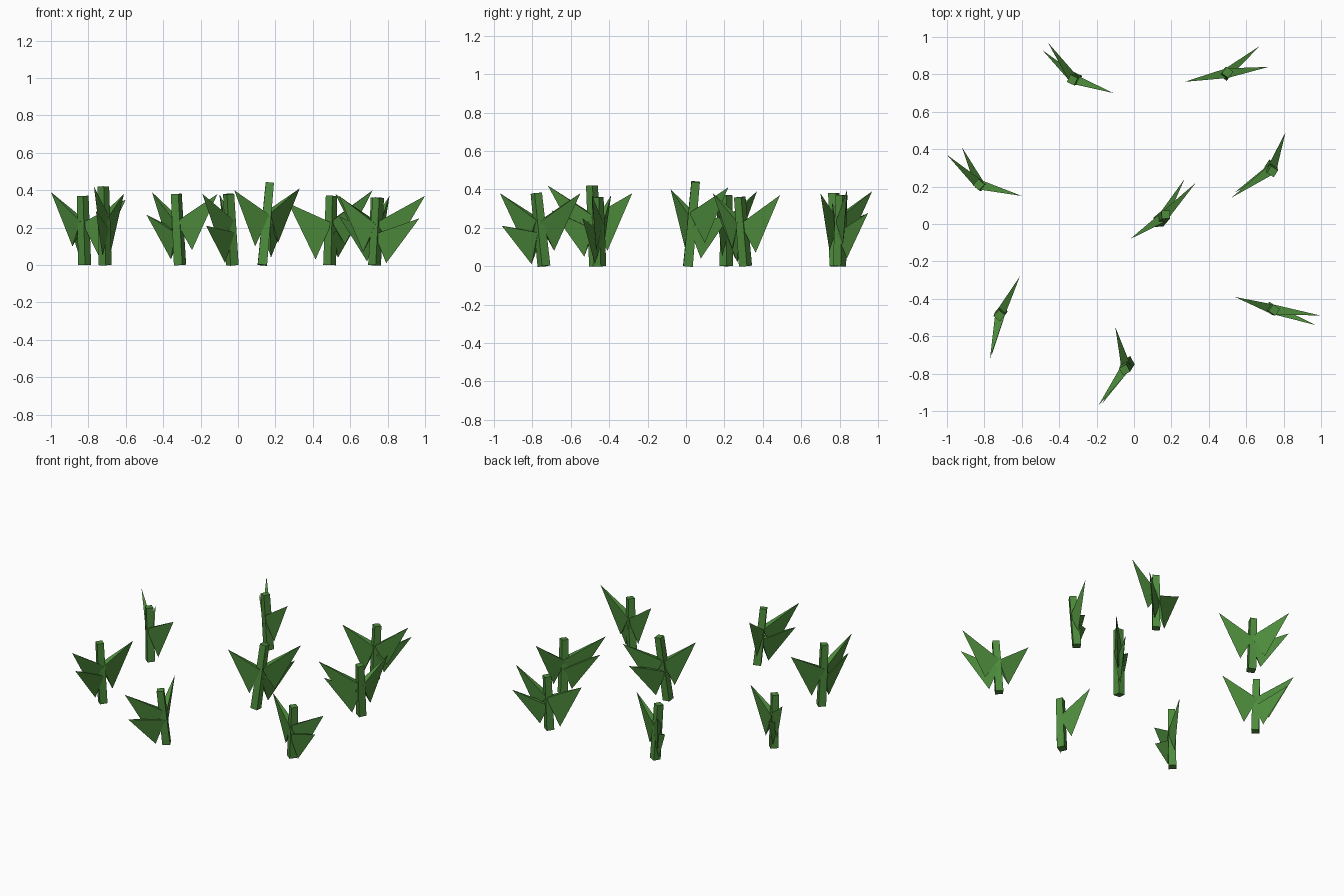
import bpy
import bmesh
from math import atan2, pi
from mathutils import Vector, Matrix

old = bpy.data.objects.get("Cube")
if old:
    bpy.data.objects.remove(old, do_unlink=True)


def make_material(name, colour):
    mat = bpy.data.materials.new(name)
    mat.use_nodes = True
    mat.diffuse_color = colour
    mat.node_tree.nodes["Principled BSDF"].inputs["Base Color"].default_value = colour
    return mat


leaf_green = make_material("leaf green", (0.075, 0.26, 0.045, 1))


def finish(bm, name):
    bmesh.ops.recalc_face_normals(bm, faces=bm.faces)
    mesh = bpy.data.meshes.new(name)
    bm.to_mesh(mesh)
    bm.free()
    mesh.materials.append(leaf_green)
    obj = bpy.data.objects.new(name, mesh)
    bpy.context.scene.collection.objects.link(obj)
    return obj


def make_stalk(name, foot, top, yaw):
    """Square post leaning from foot to top."""
    bm = bmesh.new()
    axis = top - foot
    turn = axis.to_track_quat('Z', 'Y').to_matrix().to_4x4()
    place = Matrix.Translation((foot + top) / 2) @ turn @ Matrix.Rotation(yaw, 4, 'Z')
    bmesh.ops.create_cone(bm, cap_ends=True, segments=4, radius1=0.035,
                          radius2=0.031, depth=axis.length, matrix=place)
    return finish(bm, name)


def make_leaf(name, root, tip, reach, drop):
    """Thin pyramid: triangular base at the stalk, long point at the tip."""
    bm = bmesh.new()
    out = Vector((tip.x - root.x, tip.y - root.y, 0))
    side = Vector((-out.y, out.x, 0)).normalized() * 0.026
    low = root + out * reach
    low.z = max(tip.z - drop, 0.01)
    points = [root + side, root - side, low, tip]
    bmesh.ops.convex_hull(bm, input=[bm.verts.new(p) for p in points])
    return finish(bm, name)


# Leaf kinds: name, root height along stalk, lower corner reach, lower corner drop
leaf_kinds = [
    ("upper_leaf", 0.63, 0.34, 0.29),
    ("lower_leaf", 0.46, 0.23, 0.24),
    ("opposite_leaf", 0.61, 0.36, 0.3),
]

# Each plant: stalk foot, stalk top, then the tips of its three leaves
plants = [
    [(-.31, .78, 0), (-.33, .77, .38), (-.46, .97, .39), (-.49, .93, .27), (-.11, .7, .38)],
    [(.49, .8, 0), (.5, .81, .37), (.72, .84, .4), (.67, .95, .28), (.27, .76, .33)],
    [(-.82, .21, 0), (-.83, .21, .37), (-1, .37, .39), (-.92, .41, .28), (-.6, .15, .35)],
    [(.13, .01, 0), (.17, .05, .44), (.33, .22, .41), (.27, .24, .28), (-.02, -.08, .4)],
    [(.73, .31, 0), (.74, .28, .36), (.52, .14, .38), (.54, .17, .26), (.81, .49, .37)],
    [(-.71, -.47, 0), (-.72, -.49, .42), (-.77, -.72, .42), (-.76, -.7, .29), (-.61, -.28, .38)],
    [(-.03, -.74, 0), (-.05, -.78, .38), (-.19, -.97, .38), (-.17, -.96, .21), (-.1, -.55, .38)],
    [(.73, -.45, 0), (.75, -.46, .36), (1, -.49, .37), (.97, -.54, .25), (.54, -.39, .37)],
]

for number, plant in enumerate(plants, start=1):
    foot, top, *tips = [Vector(p) for p in plant]
    yaw = atan2(tips[0].y - foot.y, tips[0].x - foot.x) + pi / 4
    make_stalk(f"stalk_{number}", foot, top, yaw)
    for (kind, height, reach, drop), tip in zip(leaf_kinds, tips):
        make_leaf(f"{kind}_{number}", foot.lerp(top, height), tip, reach, drop)
